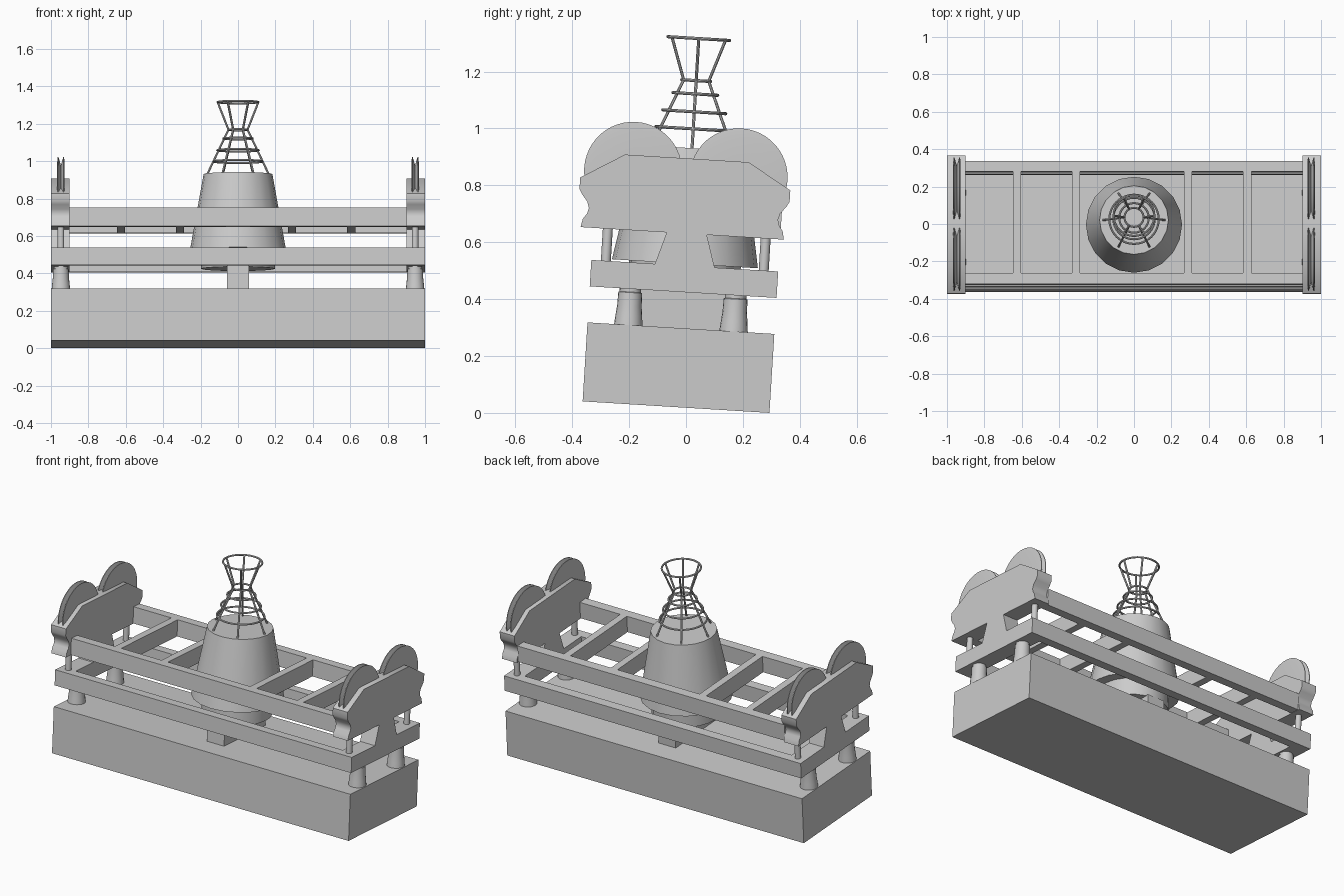
import bpy, bmesh, math
from mathutils import Matrix, Vector

if "Cube" in bpy.data.objects:
    bpy.data.objects.remove(bpy.data.objects["Cube"])

# whole model leans slightly about x
TILT = Matrix.Translation((0, -0.035, 0.0203)) @ Matrix.Rotation(math.radians(-3.53), 4, 'X')

grey = bpy.data.materials.new("stone_grey")
grey.diffuse_color = (0.6, 0.6, 0.6, 1)
grey.use_nodes = True
grey.node_tree.nodes["Principled BSDF"].inputs["Base Color"].default_value = grey.diffuse_color


def finish(name, bm, smooth=False):
    bmesh.ops.recalc_face_normals(bm, faces=bm.faces)
    bm.transform(TILT)
    me = bpy.data.meshes.new(name)
    bm.to_mesh(me)
    bm.free()
    me.materials.append(grey)
    ob = bpy.data.objects.new(name, me)
    bpy.context.collection.objects.link(ob)
    if smooth:
        bpy.ops.object.select_all(action='DESELECT')
        bpy.context.view_layer.objects.active = ob
        ob.select_set(True)
        bpy.ops.object.shade_smooth_by_angle(angle=math.radians(35))
    return ob


def box(name, x0, x1, y0, y1, z0, z1):
    bm = bmesh.new()
    m = Matrix.Translation(((x0 + x1) / 2, (y0 + y1) / 2, (z0 + z1) / 2))
    m = m @ Matrix.Diagonal((x1 - x0, y1 - y0, z1 - z0, 1))
    bmesh.ops.create_cube(bm, size=1, matrix=m)
    return finish(name, bm)


def lathe(name, profile, sides, place=Matrix(), closed=False):
    """Revolve (radius, height) points about local z; caps open ends."""
    bm = bmesh.new()
    rings = [[bm.verts.new((r * math.cos(2 * math.pi * i / sides),
                            r * math.sin(2 * math.pi * i / sides), h))
              for i in range(sides)] for r, h in profile]
    pairs = list(zip(rings, rings[1:])) + ([(rings[-1], rings[0])] if closed else [])
    for a, b in pairs:
        for i in range(sides):
            j = (i + 1) % sides
            bm.faces.new((a[i], a[j], b[j], b[i]))
    if not closed:
        bm.faces.new(rings[0])
        bm.faces.new(rings[-1])
    bm.transform(place)
    return finish(name, bm, True)


def slab(name, outline, x0, x1):
    """Extrude a (y, z) outline along x."""
    bm = bmesh.new()
    f = bm.faces.new([bm.verts.new((x0, y, z)) for y, z in outline])
    ext = bmesh.ops.extrude_face_region(bm, geom=[f])
    bmesh.ops.translate(bm, vec=(x1 - x0, 0, 0),
                        verts=[v for v in ext['geom'] if isinstance(v, bmesh.types.BMVert)])
    return finish(name, bm, True)


def rod(name, a, b, r):
    a, b = Vector(a), Vector(b)
    d = b - a
    place = Matrix.Translation(a) @ d.to_track_quat('Z', 'Y').to_matrix().to_4x4()
    lathe(name, [(r, 0), (r, d.length)], 8, place)


# plinth and central post
box("plinth", -1, 1, -0.329, 0.329, 0, 0.278)
box("central_post", -0.058, 0.058, -0.2, 0.2, 0.278, 0.41)

# lower and upper long rails
for s, side in ((-1, "front"), (1, "back")):
    y0, y1 = sorted((s * 0.329, s * 0.272))
    box(side + "_lower_rail", -0.9, 0.9, y0, y1, 0.405, 0.498)
    box(side + "_upper_rail", -0.9, 0.9, y0, y1, 0.613, 0.712)

# cross bars of the upper frame
for x in (-0.625, -0.31, 0.288, 0.605):
    box("cross_bar", x - 0.022, x + 0.022, -0.272, 0.272, 0.613, 0.712)

# end bracket outline, mirrored front to back
half = [(0.358, 0.611), (0.352, 0.640), (0.338, 0.660), (0.333, 0.680),
        (0.340, 0.702), (0.360, 0.727), (0.370, 0.745), (0.370, 0.785), (0.218, 0.875)]
OFF = -0.016
bracket = [(OFF + y, z) for y, z in half] + [(OFF - y, z) for y, z in reversed(half)]

# pulley cross section with a V groove
R = 0.172
pulley = [(0.05, -0.02), (R - 0.03, -0.02), (R, -0.017), (R, -0.013), (R - 0.045, 0),
          (R, 0.013), (R, 0.017), (R - 0.03, 0.02), (0.05, 0.02)]

# end assemblies
for s, side in ((-1, "left"), (1, "right")):
    x0, x1 = sorted((s * 0.9, s * 1.0))
    xc = s * 0.947
    box(side + "_lower_end_beam", x0, x1, -0.329, 0.329, 0.405, 0.498)
    slab(side + "_end_wedge", [(-0.105, 0.498), (0.105, 0.498), (0.07, 0.613), (-0.07, 0.613)], x0, x1)
    slab(side + "_end_bracket", bracket, x0, x1)
    for t in (-1, 1):
        lathe(side + "_foot", [(0.05, 0.278), (0.047, 0.31), (0.043, 0.345), (0.042, 0.392),
                               (0.038, 0.394), (0.038, 0.406)], 20,
              Matrix.Translation((xc, t * 0.1855, 0)))
        lathe(side + "_pin", [(0.0175, 0.49), (0.0175, 0.62)], 16,
              Matrix.Translation((xc, t * 0.278, 0)))
        lathe(side + "_pulley", pulley, 48,
              Matrix.Translation((xc, OFF + t * 0.186, 0.82)) @ Matrix.Rotation(math.pi / 2, 4, 'Y'))

# central cone on its drum
lathe("drum", [(0.197, 0.405), (0.197, 0.506)], 20)
lathe("cone", [(0.257, 0.505), (0.184, 0.912)], 20)

# wire cage: hoops and six bent ribs
hoops = [(0.132, 0.98), (0.111, 1.04), (0.079, 1.103), (0.051, 1.150), (0.109, 1.298)]
W = 0.0055
for r, z in hoops:
    lathe("cage_hoop", [(r + W * math.cos(k * math.pi / 4), z + W * math.sin(k * math.pi / 4))
                        for k in range(8)], 32, closed=True)
for i in range(6):
    c, s = math.cos(i * math.pi / 3), math.sin(i * math.pi / 3)
    path = [(r * c, r * s, z) for r, z in ((0.166, 0.908), (0.051, 1.150), (0.109, 1.298))]
    rod("cage_lower_rib", path[0], path[1], W)
    rod("cage_upper_rib", path[1], path[2], W)
